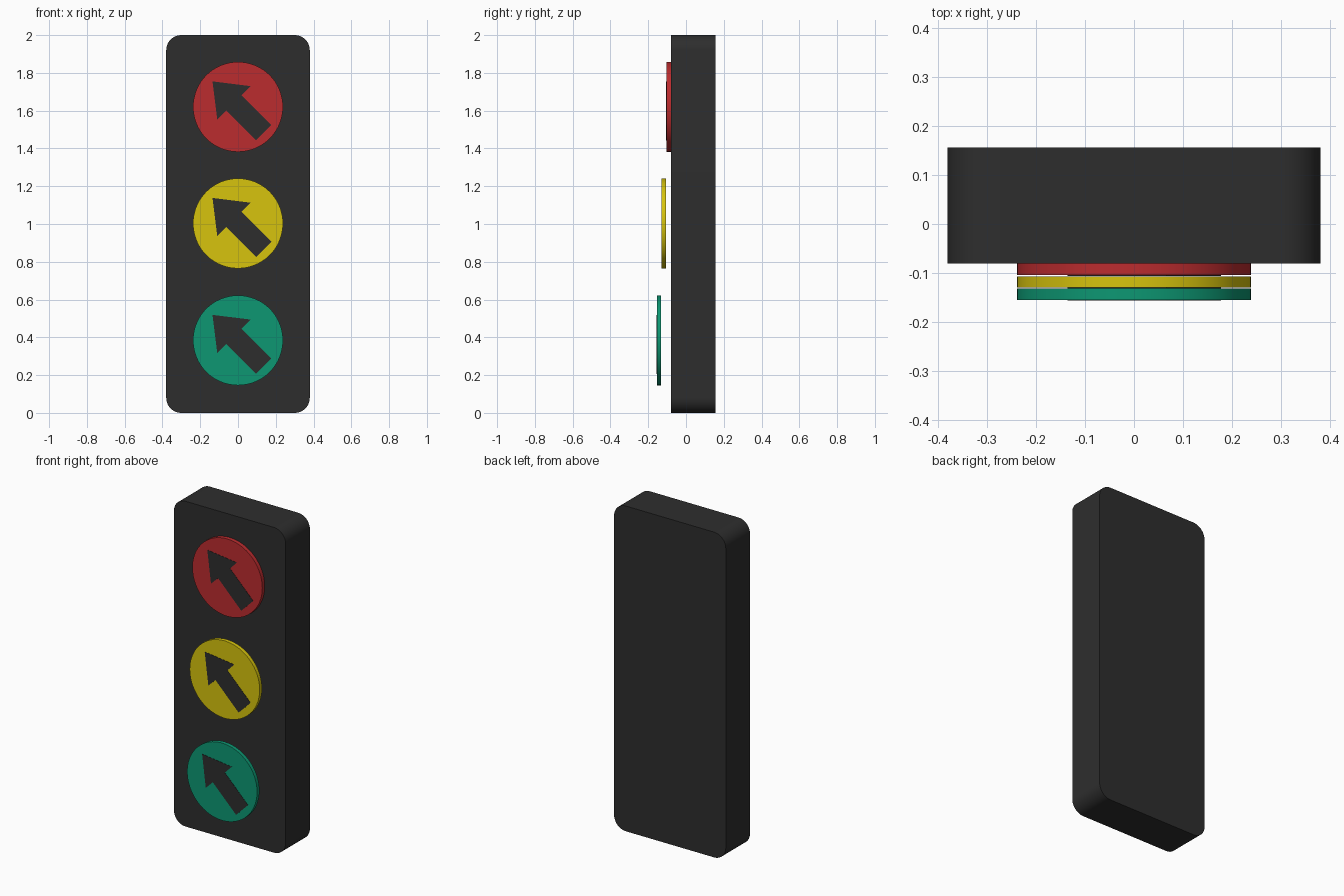
import bpy, bmesh, math

if "Cube" in bpy.data.objects:
    bpy.data.objects.remove(bpy.data.objects["Cube"])


def material(name, rgb):
    m = bpy.data.materials.new(name)
    m.diffuse_color = (*rgb, 1)
    m.use_nodes = True
    m.node_tree.nodes["Principled BSDF"].inputs["Base Color"].default_value = m.diffuse_color
    return m


def extrude_profile(name, pts, y_front, y_back, mat):
    """Extrude an (x, z) outline along y."""
    bm = bmesh.new()
    face = bm.faces.new([bm.verts.new((x, y_front, z)) for x, z in pts])
    new = bmesh.ops.extrude_face_region(bm, geom=[face])["geom"]
    bmesh.ops.translate(bm, vec=(0, y_back - y_front, 0),
                        verts=[v for v in new if isinstance(v, bmesh.types.BMVert)])
    bmesh.ops.recalc_face_normals(bm, faces=bm.faces)
    mesh = bpy.data.meshes.new(name)
    bm.to_mesh(mesh)
    bm.free()
    ob = bpy.data.objects.new(name, mesh)
    bpy.context.collection.objects.link(ob)
    mesh.materials.append(mat)
    bpy.context.view_layer.objects.active = ob
    ob.select_set(True)
    bpy.ops.object.shade_smooth_by_angle(angle=math.radians(30))
    ob.select_set(False)
    return ob


def arc(cx, cz, r, start, end, n):
    return [(cx + r * math.cos(a), cz + r * math.sin(a))
            for a in (math.radians(start + (end - start) * i / n) for i in range(n + 1))]


dark = material("dark_housing", (0.027, 0.027, 0.027))

# Housing: rounded upright box
W, H, R = 0.38, 2.0, 0.08
outline = []
for cx, cz, a in ((W - R, R, -90), (W - R, H - R, 0), (R - W, H - R, 90), (R - W, R, 180)):
    outline += arc(cx, cz, R, a, a + 90, 12)
extrude_profile("housing", outline, -0.08, 0.156, dark)

# Arrow outline, half of it mirrored across the diagonal axis
half = [(-0.135, 0.135), (0.066, 0.110), (0.019, 0.062), (0.177, -0.096)]
arrow = half + [(-z, -x) for x, z in reversed(half[1:])]

# Lamps: stepped forward one layer at a time, each with a dark arrow on its face
lamps = (("red", (0.50, 0.025, 0.028), 1.62, -0.104, -0.08),
         ("yellow", (0.68, 0.55, 0.004), 1.003, -0.1295, -0.1065),
         ("green", (0.004, 0.31, 0.17), 0.384, -0.1545, -0.1315))
for name, rgb, cz, front, back in lamps:
    disc = arc(0, cz, 0.238, 0, 360, 64)[:-1]
    extrude_profile(name + "_lamp", disc, front, back, material(name, rgb))
    extrude_profile(name + "_arrow", [(x, z + cz) for x, z in arrow],
                    front - 0.0015, front + 0.005, dark)
